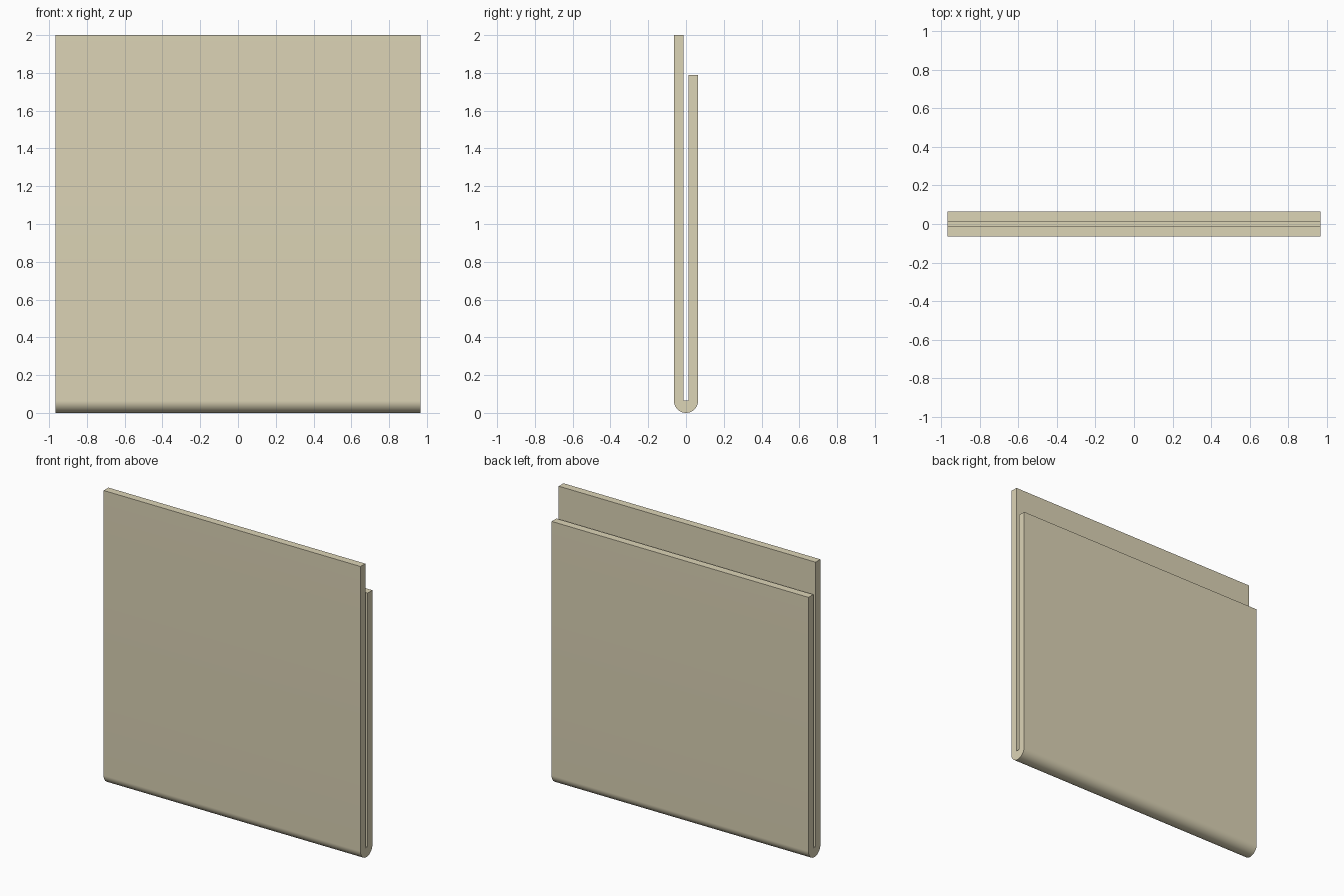
import bpy, bmesh, math

if "Cube" in bpy.data.objects:
    bpy.data.objects.remove(bpy.data.objects["Cube"])

HALF_X = 0.966             # half width
R = 0.064                  # outer half thickness and radius of the fold
GAP = 0.0125               # half width of the slot
SLOT_Z = 0.066             # floor of the slot
FRONT_Z, BACK_Z = 2.0, 1.79

# J-shaped cross-section (y, z): rounded fold, tall front leg, shorter back leg
STEPS = 32
profile = [(R * math.cos(math.pi + math.pi * i / STEPS),
            R + R * math.sin(math.pi + math.pi * i / STEPS)) for i in range(STEPS + 1)]
profile += [(R, BACK_Z), (GAP, BACK_Z), (GAP, SLOT_Z),
            (-GAP, SLOT_Z), (-GAP, FRONT_Z), (-R, FRONT_Z)]

# Extrude the section along x
bm = bmesh.new()
face = bm.faces.new([bm.verts.new((-HALF_X, y, z)) for y, z in profile])
ext = bmesh.ops.extrude_face_region(bm, geom=[face], use_keep_orig=True)
verts = [g for g in ext["geom"] if isinstance(g, bmesh.types.BMVert)]
bmesh.ops.translate(bm, verts=verts, vec=(2 * HALF_X, 0, 0))
bmesh.ops.recalc_face_normals(bm, faces=bm.faces)
mesh = bpy.data.meshes.new("folded_panel")
bm.to_mesh(mesh)
bm.free()
panel = bpy.data.objects.new("folded_panel", mesh)
bpy.context.collection.objects.link(panel)

# Cream colour
cream = bpy.data.materials.new("cream")
cream.diffuse_color = (0.72, 0.66, 0.47, 1)
cream.use_nodes = True
cream.node_tree.nodes["Principled BSDF"].inputs["Base Color"].default_value = cream.diffuse_color
mesh.materials.append(cream)

# Smooth fold, crisp edges
bpy.context.view_layer.objects.active = panel
panel.select_set(True)
bpy.ops.object.shade_smooth_by_angle(angle=math.radians(30))
